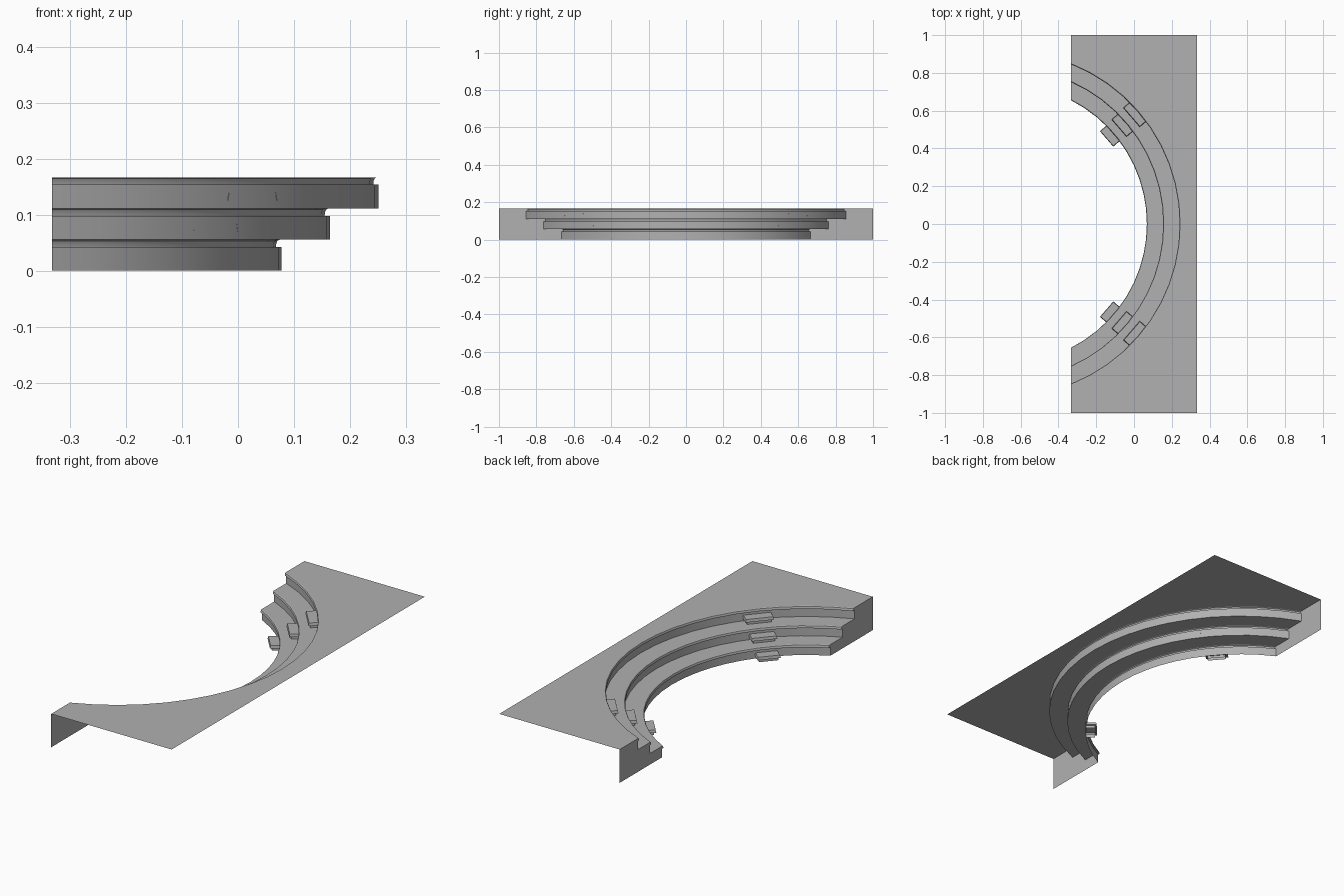
import bpy, bmesh, math
from mathutils import Matrix

if "Cube" in bpy.data.objects:
    bpy.data.objects.remove(bpy.data.objects["Cube"])

CX = -0.667      # centre of the arcs
XL = -0.333      # cut plane on the left
XR = 0.333
TOP = 0.167
STEP_R, STEP_Z = 0.087, 0.0557
SEG = 20

grey = bpy.data.materials.new("stone_grey")
grey.diffuse_color = (0.44, 0.44, 0.44, 1)
grey.use_nodes = True
grey.node_tree.nodes["Principled BSDF"].inputs["Base Color"].default_value = grey.diffuse_color


def finish(name, bm):
    bmesh.ops.recalc_face_normals(bm, faces=bm.faces)
    me = bpy.data.meshes.new(name)
    bm.to_mesh(me)
    bm.free()
    me.materials.append(grey)
    ob = bpy.data.objects.new(name, me)
    bpy.context.collection.objects.link(ob)
    bpy.context.view_layer.objects.active = ob
    ob.select_set(True)
    bpy.ops.object.shade_smooth_by_angle(angle=math.radians(25))
    ob.select_set(False)
    return ob


# stepped profile (radius, height): riser, overhanging nosing, tread
profile = []
for k in range(3):
    r, z = 0.7445 + k * STEP_R, k * STEP_Z
    profile += [(r, z), (r, z + 0.0425), (r - 0.0095, z + 0.0425),
                (r - 0.009, z + 0.049), (r - 0.007, z + 0.0535),
                (r - 0.003, z + STEP_Z)]

# curved steps, each ring ending exactly on the cut plane
bm = bmesh.new()
rings = []
for r, z in profile:
    lim = math.acos((XL - CX) / r)
    angles = [lim * (2 * i / SEG - 1) for i in range(SEG + 1)]
    rings.append([bm.verts.new((CX + r * math.cos(a), r * math.sin(a), z))
                  for a in angles])
for a, b in zip(rings, rings[1:]):
    for i in range(SEG):
        bm.faces.new((a[i], a[i + 1], b[i + 1], b[i]))

# flat top and stepped end walls, one half per side
mid_edge = bm.verts.new((XR, 0, TOP))
half = SEG // 2
for s in (-1, 1):
    inner = rings[-1][half:] if s > 0 else rings[-1][half::-1]
    far = bm.verts.new((XR, s, TOP))
    near = bm.verts.new((XL, s, TOP))
    foot = bm.verts.new((XL, s, 0))
    bm.faces.new(inner + [near, far, mid_edge])
    bm.faces.new([ring[-1 if s > 0 else 0] for ring in rings] + [near, foot])
finish("curved_steps", bm)


# small half-height step: open base with a wider overhanging tread
def half_step(name, radius, z, angle, half_len):
    bm = bmesh.new()
    layers = [(0.0095, 0), (0.0095, 0.0145), (0, 0.0145), (0.003, 0.028)]
    loops = []
    for inset, h in layers:
        x0, x1, y = -0.028 + inset, 0.024, half_len - inset
        loops.append([bm.verts.new((px, py, h)) for px, py in
                      ((x0, -y), (x1, -y), (x1, y), (x0, y))])
    for a, b in zip(loops, loops[1:]):
        for i in (0, 2, 3):          # the side against the riser stays open
            j = (i + 1) % 4
            bm.faces.new((a[i], a[j], b[j], b[i]))
    bm.faces.new(loops[-1])
    place = (Matrix.Translation((CX, 0, z)) @ Matrix.Rotation(angle, 4, 'Z')
             @ Matrix.Translation((radius, 0, 0)))
    bm.transform(place)
    finish(name, bm)


for side, s in (("back", 1), ("front", -1)):
    for k in range(3):
        half_step(f"half_step_{side}_{k + 1}", 0.7175 + k * STEP_R,
                  k * STEP_Z, s * math.radians(40.8), 0.054 + 0.0065 * k)
